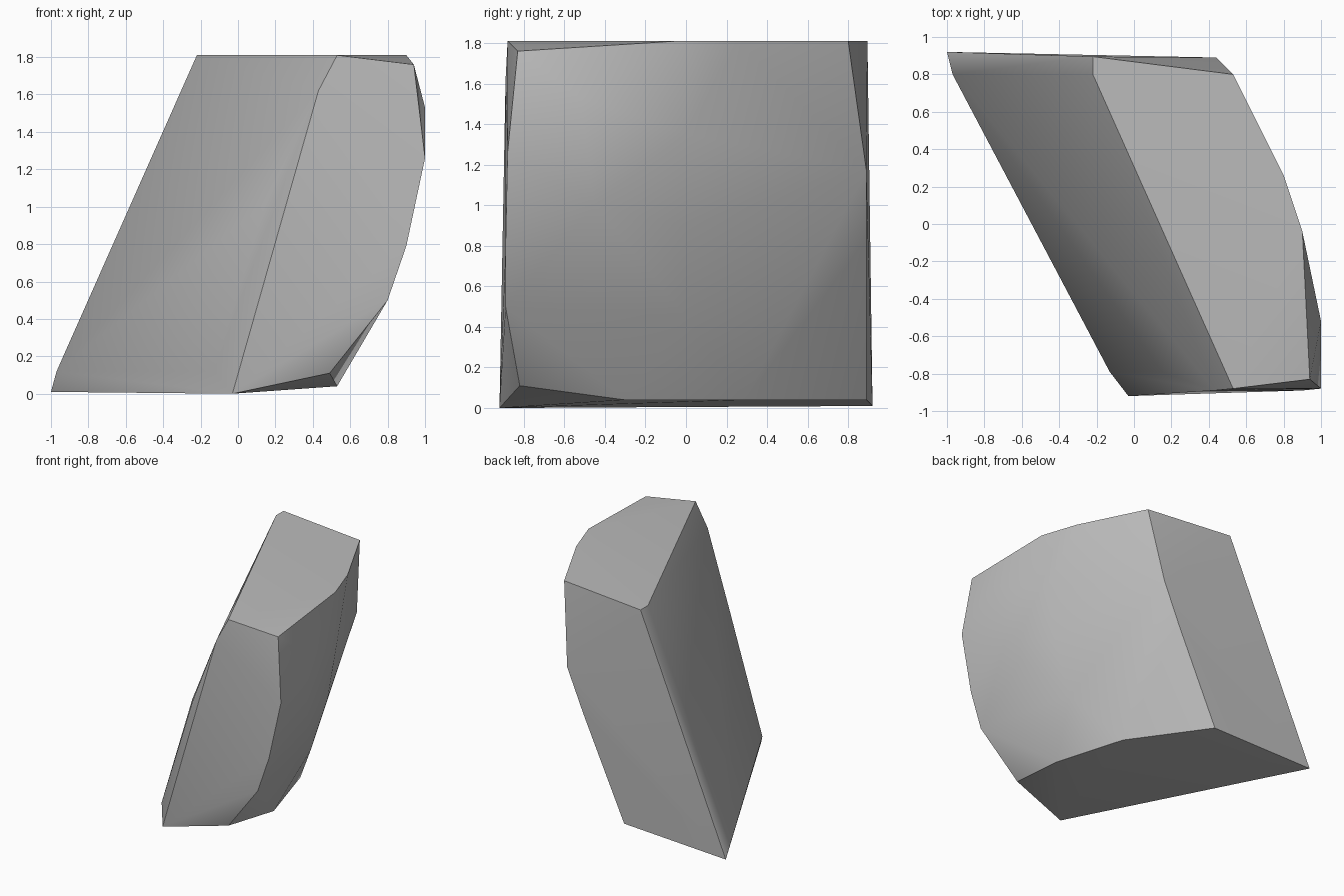
import bpy
import bmesh
import math

cube = bpy.data.objects.get("Cube")
if cube:
    bpy.data.objects.remove(cube, do_unlink=True)

# One plain stone colour
stone = bpy.data.materials.new("stone_grey")
stone.use_nodes = True
colour = (0.5, 0.5, 0.5, 1)
stone.diffuse_color = colour
stone.node_tree.nodes["Principled BSDF"].inputs["Base Color"].default_value = colour

# Leaning flat side: top edge, lower edge and the narrow bevels around it
lean = [(-.22, .8, 1.81), (-.22, .895, 1.81), (.53, -.88, 1.81), (.43, -.89, 1.62),
        (.15, -.79, 1.02), (-.13, -.79, .12), (-.97, .8, .12), (-1, .92, .01), (-.03, -.92, 0)]
# Rounded rims of the front, top, back and bottom
front = [(.94, -.83, 1.76), (1, -.88, 1.26), (.9, -.89, .79), (.8, -.89, .5), (.49, -.82, .11)]
top = [(.9, -.04, 1.81), (.8, .26, 1.81), (.53, .8, 1.81)]
back = [(.44, .89, 1.17), (.295, .89, .83), (-.07, .89, .04)]
bottom = [(.355, .29, .04), (.53, -.3, .04)]
# Swell of the outer side
swell = [(1, -.52, 1.53), (.93, -.45, 1), (.88, 0, 1.35), (.8, 0, .9), (.65, 0, .45), (.6, .45, 1)]

# Wrap the corners in one solid block
bm = bmesh.new()
for p in lean + front + top + back + bottom + swell:
    bm.verts.new(p)
hull = bmesh.ops.convex_hull(bm, input=bm.verts[:])
loose = [v for v in bm.verts if not v.link_faces]
bmesh.ops.delete(bm, geom=loose, context='VERTS')
bmesh.ops.recalc_face_normals(bm, faces=bm.faces[:])
mesh = bpy.data.meshes.new("rock_block")
bm.to_mesh(mesh)
bm.free()
mesh.materials.append(stone)

rock = bpy.data.objects.new("rock_block", mesh)
bpy.context.collection.objects.link(rock)
bpy.context.view_layer.objects.active = rock
rock.select_set(True)
bpy.ops.object.shade_smooth_by_angle(angle=math.radians(32))
